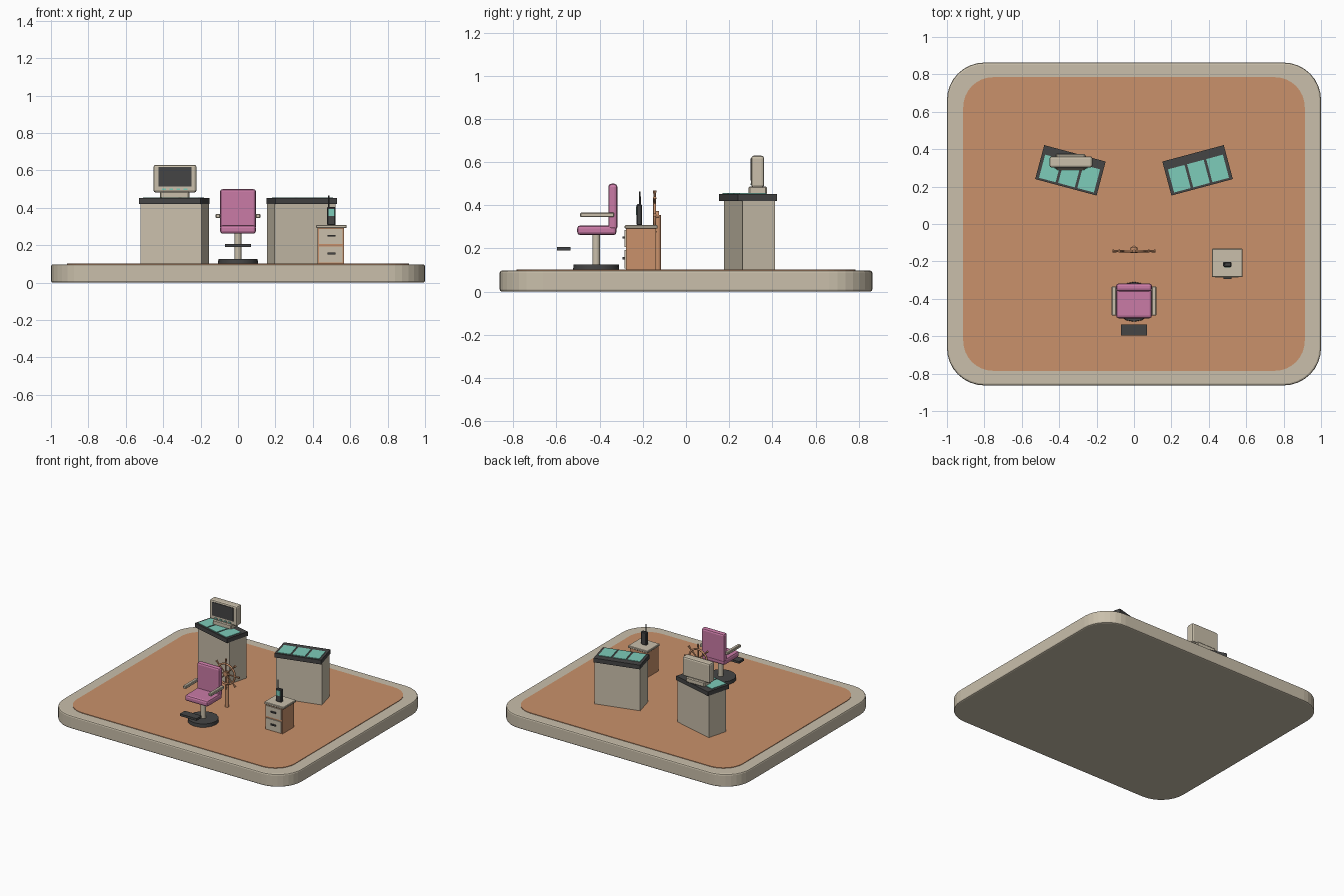
import bpy, bmesh, math
from mathutils import Matrix, Vector

if "Cube" in bpy.data.objects:
    bpy.data.objects.remove(bpy.data.objects["Cube"])


def material(name, rgb):
    m = bpy.data.materials.new(name)
    lin = [c / 12.92 if c <= 0.04 else ((c + 0.055) / 1.055) ** 2.4 for c in rgb]
    m.diffuse_color = (*lin, 1)
    m.use_nodes = True
    m.node_tree.nodes["Principled BSDF"].inputs["Base Color"].default_value = m.diffuse_color
    return m


BEIGE = material("beige", (0.79, 0.75, 0.67))
WOOD = material("wood", (0.79, 0.57, 0.42))
DARK = material("dark grey", (0.27, 0.27, 0.27))
TEAL = material("teal", (0.49, 0.80, 0.73))
PINK = material("pink", (0.79, 0.48, 0.65))


def finish(name, bm, mat, smooth=False):
    me = bpy.data.meshes.new(name)
    bmesh.ops.recalc_face_normals(bm, faces=bm.faces)
    bm.to_mesh(me)
    bm.free()
    ob = bpy.data.objects.new(name, me)
    bpy.context.collection.objects.link(ob)
    me.materials.append(mat)
    if smooth:
        bpy.context.view_layer.objects.active = ob
        ob.select_set(True)
        bpy.ops.object.shade_smooth_by_angle(angle=math.radians(35))
        ob.select_set(False)
    return ob


def box(name, mat, x, y, z, bevel=0, segments=1, frame=Matrix()):
    """Box from (min, max) ranges, optionally placed in a local frame."""
    bm = bmesh.new()
    bmesh.ops.create_cube(bm, size=1)
    size = Vector((x[1] - x[0], y[1] - y[0], z[1] - z[0]))
    mid = Vector((x[0] + x[1], y[0] + y[1], z[0] + z[1])) / 2
    bm.transform(Matrix.Translation(mid) @ Matrix.Diagonal((*size, 1)))
    if bevel:
        bmesh.ops.bevel(bm, geom=bm.edges[:], offset=bevel, segments=segments,
                        profile=0.5, affect='EDGES')
    bm.transform(frame)
    return finish(name, bm, mat)


def rod(name, mat, a, b, r1, r2=None, sides=12):
    a, b = Vector(a), Vector(b)
    d = b - a
    bm = bmesh.new()
    bmesh.ops.create_cone(bm, cap_ends=True, segments=sides, radius1=r1,
                          radius2=r1 if r2 is None else r2, depth=d.length)
    bm.transform(Matrix.Translation((a + b) / 2) @ d.to_track_quat('Z', 'Y').to_matrix().to_4x4())
    return finish(name, bm, mat, True)


def rounded_plate(name, mat, hx, hy, r, z0, z1, bevel):
    """Extruded rounded rectangle with bevelled rims."""
    bm = bmesh.new()
    pts = []
    for q, (sx, sy) in enumerate([(1, 1), (-1, 1), (-1, -1), (1, -1)]):
        for i in range(9):
            t = math.radians(90 * q + 90 * i / 8)
            pts.append((sx * (hx - r) + r * math.cos(t), sy * (hy - r) + r * math.sin(t), z0))
    face = bm.faces.new([bm.verts.new(p) for p in pts])
    ext = bmesh.ops.extrude_face_region(bm, geom=[face])
    bmesh.ops.translate(bm, vec=(0, 0, z1 - z0),
                        verts=[g for g in ext['geom'] if isinstance(g, bmesh.types.BMVert)])
    if bevel:
        rims = [e for e in bm.edges if abs(e.verts[0].co.z - e.verts[1].co.z) < 1e-5]
        bmesh.ops.bevel(bm, geom=rims, offset=bevel, segments=2, profile=0.5, affect='EDGES')
    return finish(name, bm, mat)


# Platform and floor
rounded_plate("platform", BEIGE, 1.0, 0.863, 0.2, 0, 0.098, 0.01)
rounded_plate("floor", WOOD, 0.913, 0.785, 0.16, 0.095, 0.102, 0)

# Two angled consoles with three screens each
for side, label in ((-1, "left"), (1, "right")):
    f = Matrix.Translation((0.34 * side, 0.287, 0)) @ Matrix.Rotation(math.radians(15 * side), 4, 'Z')
    box(label + "_console_body", BEIGE, (-0.168, 0.168), (-0.07, 0.085), (0.1, 0.422), frame=f)
    box(label + "_console_top", DARK, (-0.17, 0.17), (-0.094, 0.094), (0.42, 0.452), frame=f)
    for i in (-1, 0, 1):
        c = 0.106 * i
        box(label + "_console_screen", TEAL, (c - 0.046, c + 0.046), (-0.082, 0.046),
            (0.45, 0.456), frame=f)

# Monitor standing on the left console
box("monitor_foot", BEIGE, (-0.417, -0.26), (0.29, 0.375), (0.45, 0.488), 0.006)
box("monitor_case", BEIGE, (-0.452, -0.222), (0.302, 0.362), (0.482, 0.63), 0.012, 2)
box("monitor_screen", DARK, (-0.425, -0.249), (0.298, 0.304), (0.515, 0.617))
for i in range(4):
    x = -0.405 + 0.038 * i
    box("monitor_button", TEAL, (x, x + 0.02), (0.298, 0.304), (0.494, 0.502))

# Captain's chair
CY = -0.416
rod("chair_base", DARK, (0, CY, 0.1), (0, CY, 0.127), 0.107, 0.105, 16)
rod("chair_stem", BEIGE, (0, CY, 0.12), (0, CY, 0.27), 0.018)
box("chair_seat", PINK, (-0.096, 0.096), (-0.504, -0.322), (0.262, 0.307), 0.014, 2)
box("chair_back", PINK, (-0.096, 0.096), (-0.36, -0.318), (0.285, 0.5), 0.014, 2)
for s in (-1, 1):
    box("armrest", BEIGE, sorted((s * 0.094, s * 0.119)), (-0.49, -0.333), (0.345, 0.367), 0.004)
box("footrest", DARK, (-0.07, 0.07), (-0.597, -0.536), (0.19, 0.206))

# Steering wheel on a post
WC = Vector((0, -0.145, 0.355))
rod("wheel_post", WOOD, (0, -0.13, 0.1), (0, -0.13, 0.355), 0.0145)
rod("wheel_hub", WOOD, WC + Vector((0, -0.009, 0)), WC + Vector((0, 0.02, 0)), 0.018)
for i in range(8):
    t = math.pi * i / 4
    d = Vector((math.cos(t), 0, math.sin(t)))
    rod("wheel_spoke", WOOD, WC, WC + d * 0.1, 0.005, sides=8)
    rod("wheel_handle", WOOD, WC + d * 0.092, WC + d * 0.114, 0.006, 0.008, 8)
bpy.ops.mesh.primitive_torus_add(location=WC, rotation=(math.pi / 2, 0, 0), major_radius=0.075,
                                 minor_radius=0.007, major_segments=32, minor_segments=8)
rim = bpy.context.object
rim.name = "wheel_rim"
rim.data.materials.append(WOOD)
bpy.ops.object.shade_smooth_by_angle(angle=math.radians(50))
rim.select_set(False)

# Drawer cabinet
box("cabinet_body", WOOD, (0.425, 0.568), (-0.278, -0.138), (0.1, 0.295))
box("cabinet_top", BEIGE, (0.417, 0.581), (-0.284, -0.132), (0.292, 0.308), 0.003)
for z0, z1 in ((0.108, 0.192), (0.206, 0.286)):
    box("drawer", BEIGE, (0.433, 0.56), (-0.285, -0.276), (z0, z1))
    m = (z0 + z1) / 2 + 0.005
    box("drawer_handle", DARK, (0.478, 0.52), (-0.294, -0.284), (m - 0.005, m + 0.005))

# Hand radio on the cabinet
box("radio_body", DARK, (0.476, 0.522), (-0.229, -0.203), (0.306, 0.405), 0.005)
box("radio_screen", TEAL, (0.483, 0.515), (-0.232, -0.227), (0.355, 0.394))
rod("radio_antenna", DARK, (0.485, -0.214, 0.4), (0.485, -0.214, 0.465), 0.005, 0.004, 8)
